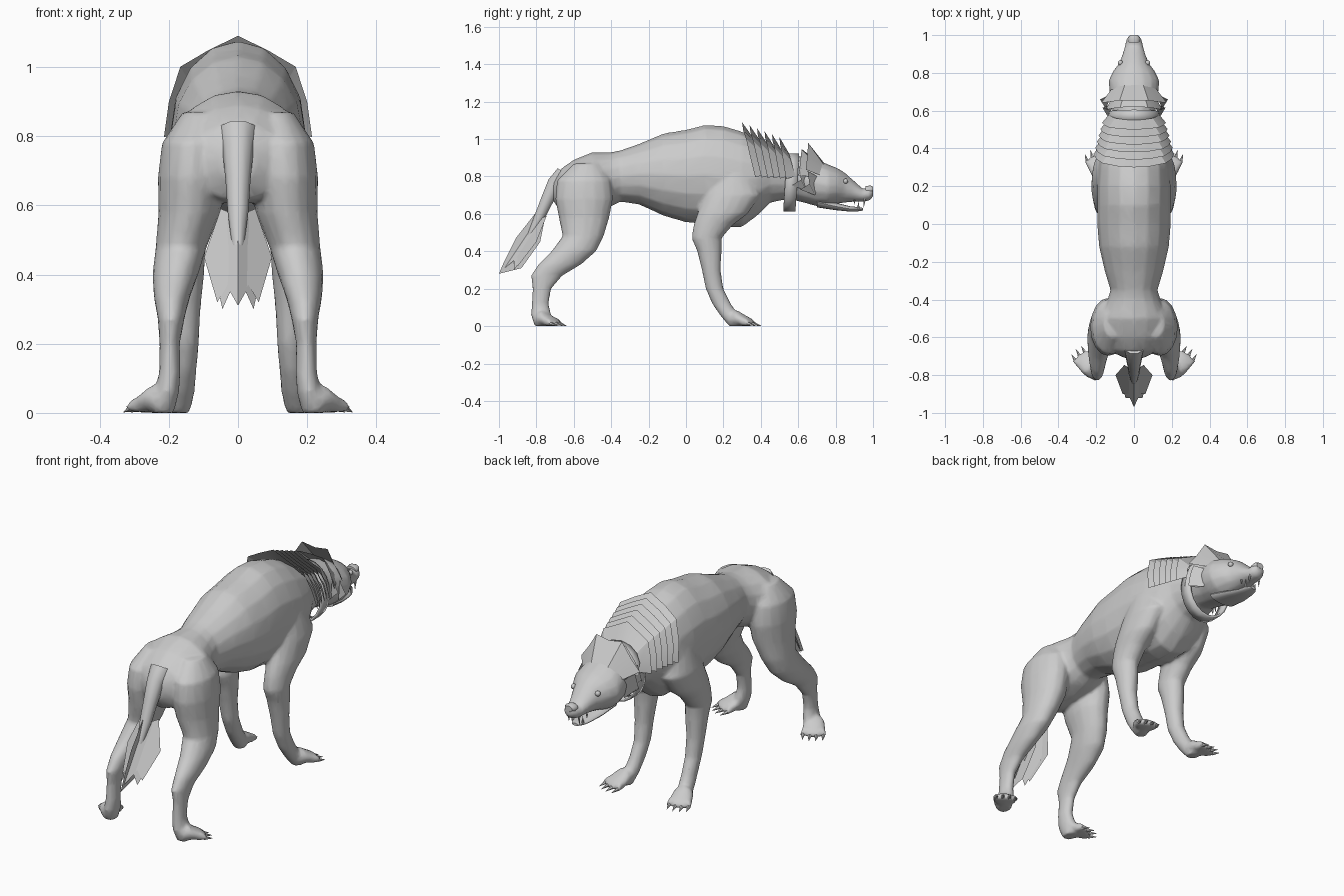
import bpy, bmesh, math
from mathutils import Vector

if "Cube" in bpy.data.objects:
    bpy.data.objects.remove(bpy.data.objects["Cube"])

grey = bpy.data.materials.new("plain grey")
grey.use_nodes = True
COLOUR = (0.6, 0.6, 0.6, 1)
grey.diffuse_color = COLOUR
grey.node_tree.nodes["Principled BSDF"].inputs["Base Color"].default_value = COLOUR


def add_object(name, bm, angle=40):
    bmesh.ops.recalc_face_normals(bm, faces=bm.faces)
    mesh = bpy.data.meshes.new(name)
    bm.to_mesh(mesh)
    bm.free()
    mesh.materials.append(grey)
    ob = bpy.data.objects.new(name, mesh)
    bpy.context.collection.objects.link(ob)
    bpy.ops.object.select_all(action="DESELECT")
    ob.select_set(True)
    bpy.context.view_layer.objects.active = ob
    bpy.ops.object.shade_smooth_by_angle(angle=math.radians(angle))
    return ob


def loft(bm, rings, cap=True):
    """Skin a list of closed point rings."""
    loops = [[bm.verts.new(p) for p in ring] for ring in rings]
    n = len(loops[0])
    for a, b in zip(loops, loops[1:]):
        for i in range(n):
            j = (i + 1) % n
            bm.faces.new((a[i], a[j], b[j], b[i]))
    if cap:
        bm.faces.new(loops[0][::-1])
        bm.faces.new(loops[-1])


def oval(centre, u, v, n=16):
    steps = [2 * math.pi * i / n for i in range(n)]
    return [Vector(centre) + Vector(u) * math.cos(t) + Vector(v) * math.sin(t) for t in steps]


def cross(y, top, bottom, w):
    return oval((0, y, (top + bottom) / 2), (w, 0, 0), (0, 0, (top - bottom) / 2))


def slice_ring(side, z, x0, x1, y0, y1):
    return oval((side * (x0 + x1) / 2, (y0 + y1) / 2, z), ((x1 - x0) / 2, 0, 0), (0, (y1 - y0) / 2, 0))


def spike(bm, base, tip, r, n=6):
    base, tip = Vector(base), Vector(tip)
    d = (tip - base).normalized()
    u = d.orthogonal().normalized()
    loft(bm, [oval(base, u * r, d.cross(u) * r, n), oval(tip, u * r * .05, d.cross(u) * r * .05, n)])


# Torso, neck and head: y, top, bottom, half width
TORSO = [(-.71, .78, .67, .05), (-.67, .84, .61, .13), (-.6, .89, .6, .17), (-.5, .93, .61, .185),
         (-.4, .93, .64, .14), (-.35, .94, .665, .125), (-.25, .975, .65, .155), (-.12, 1.03, .59, .185),
         (0, 1.05, .555, .195), (.1, 1.075, .545, .195), (.2, 1.07, .53, .195), (.3, 1.04, .53, .19),
         (.38, 1, .59, .17), (.45, .97, .66, .14), (.55, .92, .68, .115), (.63, .905, .66, .115),
         (.7, .89, .64, .13), (.76, .865, .64, .135), (.81, .845, .655, .11), (.85, .82, .66, .08),
         (.9, .775, .665, .06), (.945, .735, .665, .048), (.98, .74, .67, .04), (1, .74, .69, .025)]
HIND_LEG = [(.87, .06, .16, -.6, -.46), (.78, .04, .22, -.69, -.4), (.68, .04, .232, -.7, -.39),
            (.58, .05, .23, -.68, -.41), (.48, .09, .238, -.66, -.44), (.4, .115, .248, -.72, -.48),
            (.33, .14, .243, -.79, -.56), (.27, .155, .232, -.83, -.66), (.2, .168, .227, -.82, -.72),
            (.12, .166, .228, -.825, -.735), (.06, .17, .24, -.83, -.72), (0, .185, .25, -.81, -.73)]
FRONT_LEG = [(.82, .08, .19, .16, .34), (.7, .07, .222, .1, .4), (.6, .08, .227, .06, .33),
             (.54, .09, .218, .04, .25), (.47, .093, .212, .03, .19), (.4, .098, .207, .06, .19),
             (.3, .108, .2, .085, .185), (.2, .113, .192, .105, .2), (.12, .12, .192, .14, .24),
             (.06, .125, .2, .18, .28), (0, .14, .2, .23, .29)]
PAWS = [((.21, -.8), (.5, .87)), ((.165, .235), (.3, .95))]
FOOT = [(0, .035, .07), (.04, .05, .085), (.08, .058, .06), (.115, .05, .042)]

bm = bmesh.new()
loft(bm, [cross(*row) for row in TORSO])
claws = bmesh.new()
for side in (1, -1):
    for leg in (HIND_LEG, FRONT_LEG):
        loft(bm, [slice_ring(side, *row) for row in leg])
    for heel, way in PAWS:
        heel = Vector((heel[0] * side, heel[1], 0))
        d = Vector((way[0] * side, way[1], 0)).normalized()
        across = Vector((d.y, -d.x, 0))
        loft(bm, [oval(heel + d * t + Vector((0, 0, h / 2)), across * w, (0, 0, h / 2)) for t, w, h in FOOT])
        # Four toes with a claw each
        for k in (-1.5, -.5, .5, 1.5):
            reach = .14 - abs(k) * .012
            root = heel + d * .075 + across * k * .026
            tip = heel + d * reach + across * k * .033
            loft(bm, [oval(p + Vector((0, 0, h)), across * .016, (0, 0, h), 8)
                      for p, h in ((root, .024), (root.lerp(tip, .6), .022), (tip, .014))])
            spike(claws, tip + Vector((0, 0, .014)) - d * .01, tip + d * .035 + Vector((0, 0, .002)), .011)
body = add_object("body_and_legs", bm, 60)
for kind in ("REMESH", "SMOOTH", "DECIMATE"):
    mod = body.modifiers.new(kind.title(), kind)
    if kind == "REMESH":
        mod.mode, mod.voxel_size, mod.use_smooth_shade = "VOXEL", .009, True
    elif kind == "SMOOTH":
        mod.factor, mod.iterations = .5, 6
    else:
        mod.ratio = .15
add_object("claws", claws)

# Lower jaw
bm = bmesh.new()
loft(bm, [cross(*row) for row in ((.7, .69, .635, .08), (.8, .66, .62, .065), (.88, .64, .612, .045),
                                  (.92, .637, .614, .036), (.945, .632, .618, .018))])
add_object("lower_jaw", bm)

# Fangs, nostril pad, brows and eyes
bm = bmesh.new()
for s in (1, -1):
    spike(bm, (s * .03, .955, .685), (s * .032, .95, .635), .008)
    spike(bm, (s * .03, .92, .63), (s * .032, .925, .67), .007)
    spike(bm, (s * .04, .9, .675), (s * .04, .9, .65), .006)
add_object("fangs", bm)
bm = bmesh.new()
loft(bm, [cross(*row) for row in ((.96, .748, .705, .03), (.985, .752, .705, .032), (1, .745, .715, .022))])
add_object("nose", bm)
for s, label in ((1, "left"), (-1, "right")):
    bm = bmesh.new()
    bmesh.ops.create_uvsphere(bm, u_segments=10, v_segments=6, radius=.014)
    bmesh.ops.translate(bm, verts=bm.verts, vec=(s * .072, .853, .775))
    add_object(label + "_eye", bm)
    # Swept fur card on the cheek
    bm = bmesh.new()
    for lift in (0, .045):
        pts = [(.11, .72, .79), (.15, .65, .83), (.18, .66, .76), (.15, .61, .73), (.115, .69, .7)]
        bm.faces.new([bm.verts.new((s * (x - lift * .3), y - lift, z + lift * .5)) for x, y, z in pts])
    add_object(label + "_cheek_fur", bm)


def arch(name, y, zc, w, h, back, out, lean, spread=100, n=8):
    """Fur card curved over the back, flaring up and backward."""
    bm = bmesh.new()
    rows = []
    for i in range(n + 1):
        a = math.radians(spread) * (2 * i / n - 1)
        base = Vector((w * math.sin(a), y + lean * (1 - math.cos(a)), zc + h * math.cos(a)))
        flare = Vector((math.sin(a) * .5, 0, math.cos(a))) * out * (1 if i % 2 == 0 else .75)
        rows.append((bm.verts.new(base), bm.verts.new(base + flare + Vector((0, -back, 0)))))
    for (a, b), (c, d) in zip(rows, rows[1:]):
        bm.faces.new((a, b, d, c))
    add_object(name, bm, 20)


# Mane: overlapping cards from the withers to the neck
for k in range(6):
    t = k / 5
    arch(f"mane_{k + 1}", .36 + .19 * t, .84 - .02 * t, .175 - .045 * t, .165 - .06 * t,
         .06 - .01 * t, .085, .06 - .03 * t)
arch("head_crest", .74, .78, .115, .09, .085, .13, -.02, 75, 6)
arch("head_crest_back", .69, .79, .115, .1, .07, .075, -.02, 85, 6)

# Collar
bm = bmesh.new()
loft(bm, [oval((0, y, .768), (.132, 0, 0), (0, .01, .155), 20) for y in (.53, .595)], cap=False)
collar = add_object("collar", bm)
collar.modifiers.new("Thickness", "SOLIDIFY").thickness = .012

# Tail with its tuft of fur cards
bm = bmesh.new()
loft(bm, [oval((0, y, z), (w, 0, 0), (0, .8 * w, -.6 * w), 10) for y, z, w in
          ((-.64, .81, .06), (-.7, .76, .045), (-.745, .67, .036), (-.785, .58, .03),
           (-.83, .49, .018), (-.87, .41, .004))])
add_object("tail", bm)
bm = bmesh.new()
bm.faces.new([bm.verts.new((0, y, z)) for y, z in
              ((-.75, .6), (-.78, .45), (-.88, .31), (-1, .28), (-.97, .35), (-.91, .47), (-.8, .61))])
for s in (1, -1):
    for lift in (0, .05):
        wing = ((0, -.79, .57), (.05, -.745, .59), (.098, -.8, .45), (.06, -.9, .32), (.03, -.9, .37), (0, -.95, .33))
        bm.faces.new([bm.verts.new((s * x * (1 - 5 * lift), y - lift * .4, z - lift * .4)) for x, y, z in wing])
add_object("tail_tuft", bm, 20)
